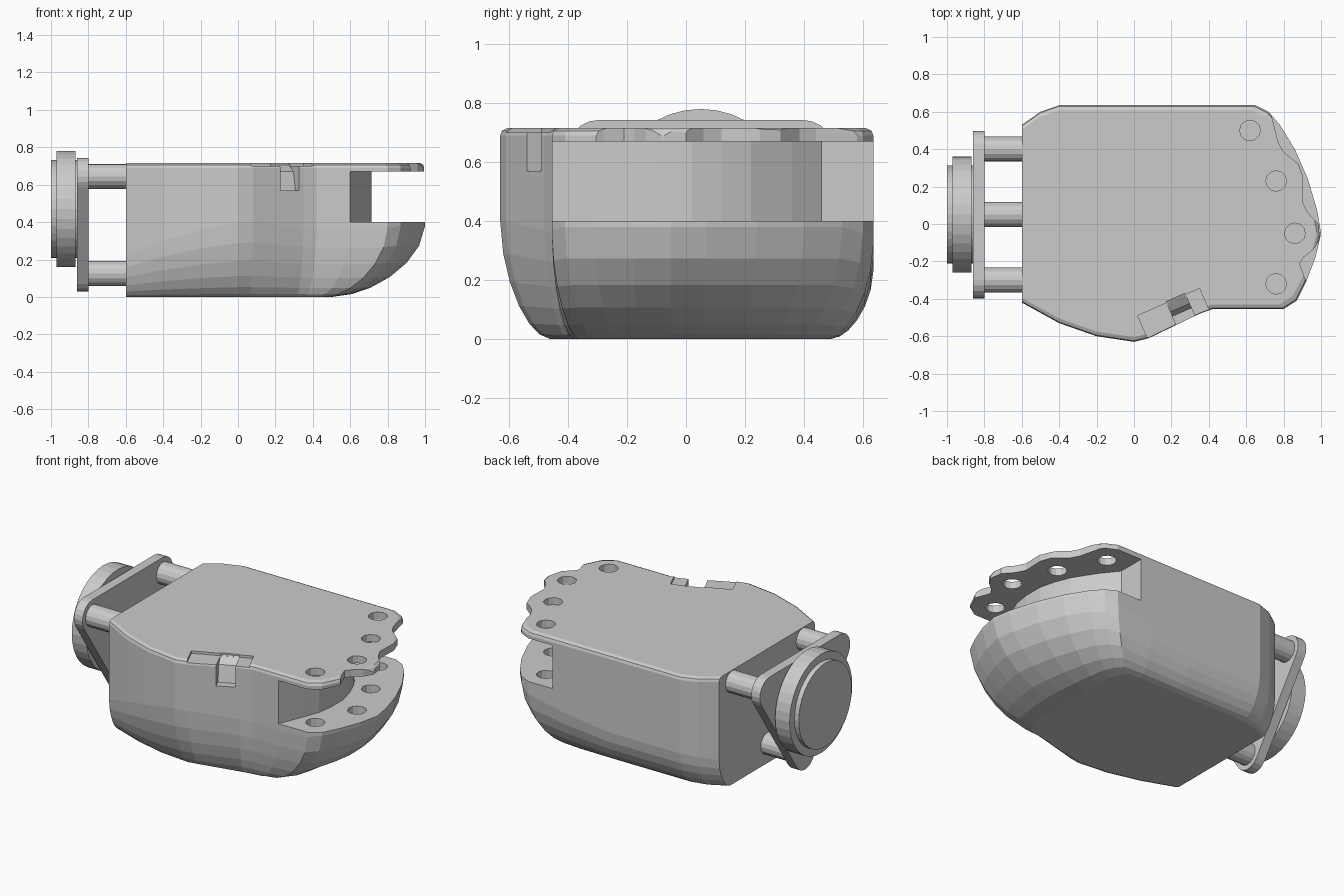
import bpy, bmesh, math
from mathutils import Matrix, Vector, geometry

if "Cube" in bpy.data.objects:
    bpy.data.objects.remove(bpy.data.objects["Cube"])


def finish(name, bm):
    bmesh.ops.recalc_face_normals(bm, faces=bm.faces[:])
    mesh = bpy.data.meshes.new(name)
    bm.to_mesh(mesh)
    bm.free()
    ob = bpy.data.objects.new(name, mesh)
    bpy.context.collection.objects.link(ob)
    return ob


def loft(name, rings):
    bm = bmesh.new()
    vs = [[bm.verts.new(p) for p in r] for r in rings]
    n = len(vs[0])
    for a, b in zip(vs, vs[1:]):
        for i in range(n):
            j = (i + 1) % n
            bm.faces.new((a[i], a[j], b[j], b[i]))
    bm.faces.new(vs[0][::-1])
    bm.faces.new(vs[-1])
    return finish(name, bm)


AXES = {'X': lambda u, v, w: (w, u, v),
        'Y': lambda u, v, w: (u, w, v),
        'Z': lambda u, v, w: (u, v, w)}


def prism(name, pts, lo, hi, axis='Z'):
    f = AXES[axis]
    return loft(name, [[f(u, v, w) for u, v in pts] for w in (lo, hi)])


def circle(cu, cv, r, n):
    return [(cu + r * math.cos(2 * math.pi * i / n),
             cv + r * math.sin(2 * math.pi * i / n)) for i in range(n)]


def cut(ob, cutter):
    cutter.hide_render = True
    mod = ob.modifiers.new("cut", 'BOOLEAN')
    mod.operation = 'DIFFERENCE'
    mod.solver = 'EXACT'
    mod.object = cutter
    bpy.context.view_layer.objects.active = ob
    bpy.ops.object.modifier_apply(modifier=mod.name)
    bpy.data.objects.remove(cutter)


# Palm body: side outline x, y; matching floor outline x, y; height of the rounding
OUTLINE = [
    (-.6, .53, -.6, .42, .2), (-.5, .6, -.5, .47, .22), (-.4, .635, -.4, .49, .23),
    (.1, .635, .1, .49, .23), (.4, .635, .36, .49, .27), (.65, .635, .45, .48, .32),
    (.72, .6, .48, .43, .36), (.78, .53, .5, .37, .38), (.86, .4, .5, .28, .38),
    (.93, .24, .5, .17, .38), (.98, .07, .5, .05, .38), (1, -.05, .5, -.05, .38),
    (.97, -.18, .5, -.15, .38), (.92, -.31, .5, -.24, .38), (.87, -.41, .49, -.31, .38),
    (.8, -.455, .46, -.36, .37), (.6, -.455, .43, -.38, .36), (.42, -.455, .36, -.39, .36),
    (.35, -.48, .31, -.4, .37), (.08, -.61, .06, -.45, .4), (0, -.63, 0, -.46, .4),
    (-.2, -.6, -.2, -.44, .36), (-.4, -.53, -.4, -.39, .3), (-.6, -.42, -.6, -.32, .22)]
rings = []
for t in (0, .04, .13, .28, .48, .72, 1):
    f = (1 - (1 - t) ** 1.75) ** (1 / 1.75)
    rings.append([(bx + (x - bx) * f, by + (y - by) * f, h * t)
                  for x, y, bx, by, h in OUTLINE])
rings.append([(x, y, .69) for x, y, *_ in OUTLINE])
rings.append([(x - .012 * (x > -.6), y, .708) if abs(y) < .3 else
              (x - .006 * (x > .6), y - math.copysign(.006, y), .706)
              for x, y, *_ in OUTLINE])
rings.append([(x - .022 * (x > .6), y - math.copysign(.025, y) * min(1, abs(y) / .4), .715)
              for x, y, *_ in OUTLINE])
palm = loft("palm_body", rings)

# Finger slot with a curved back wall
cut(palm, prism("slot_cutter", [
    (.6, -.7), (.6, -.455), (.65, -.33), (.7, -.2), (.715, -.1), (.715, .02), (.69, .12),
    (.65, .22), (.56, .36), (.48, .46), (.48, .7), (1.2, .7), (1.2, -.7)], .4, .67))

# Scalloped edge of the upper plate
cut(palm, prism("scallop_cutter", [
    (1.2, .65), (.735, .58), (.77, .44), (.8, .385), (.88, .32), (.905, .25), (.9, .12),
    (.93, .06), (.985, 0), (.995, -.08), (.96, -.135), (.91, -.175), (.885, -.21),
    (.91, -.28), (.93, -.32), (1.2, -.32)], .55, .9))

# Finger pivot holes
for x, y in ((.62, .5), (.76, .23), (.86, -.05), (.76, -.32)):
    cut(palm, prism("hole_cutter", circle(x, y, .055, 12), .33, .9))

# Thumb recess and its deeper groove
cut(palm, prism("recess_cutter", [(.02, -.49), (.35, -.345), (.47, -.62), (.14, -.765)], .7, .9))
groove = prism("groove_cutter", [(0, .705), (.06, .67), (.085, .57), (.35, .57), (.35, .85), (0, .85)],
               -.055, .055, 'Y')
groove.data.transform(Matrix.Translation((.222, -.393, 0)) @ Matrix.Rotation(math.radians(-66.2), 4, 'Z'))
cut(palm, groove)

# Wrist: three standoff pins and a rounded triangular plate around them
PINS = ((.4, .645), (-.3, .645), (.05, .125))
for i, (y, z) in enumerate(PINS):
    prism(f"wrist_pin_{i + 1}", circle(y, z, .067, 16), -.8, -.6, 'X')
pts = [Vector(p) for y, z in PINS for p in circle(y, z, .097, 20)]
prism("wrist_plate", [tuple(pts[i]) for i in geometry.convex_hull_2d(pts)], -.86, -.8, 'X')

# Wrist coupling disc, stepped on both sides
steps = ((-1, .262), (-.97, .262), (-.97, .31), (-.87, .31), (-.87, .262), (-.858, .262))
loft("wrist_disc", [[(x, y, z) for y, z in circle(.05, .47, r, 36)] for x, r in steps])
